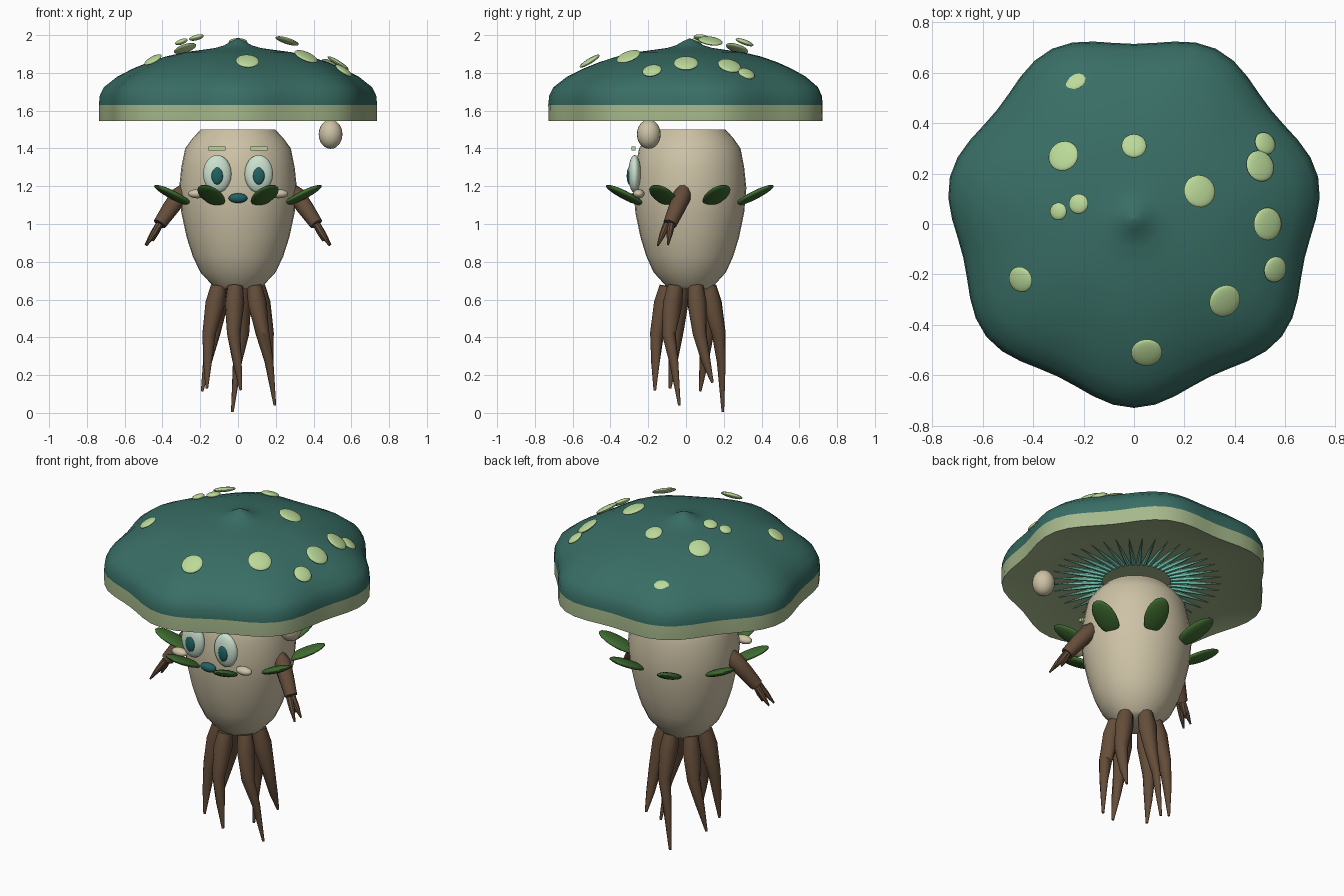
import bpy, bmesh, math
from mathutils import Vector, Matrix

if "Cube" in bpy.data.objects:
    bpy.data.objects.remove(bpy.data.objects["Cube"])


def material(name, r, g, b):
    m = bpy.data.materials.new(name)
    m.use_nodes = True
    m.diffuse_color = (r, g, b, 1)
    bsdf = next(n for n in m.node_tree.nodes if n.type == 'BSDF_PRINCIPLED')
    bsdf.inputs["Base Color"].default_value = (r, g, b, 1)
    return m


TEAL = material("cap_teal", 0.04, 0.155, 0.13)
RIM = material("rim_sage", 0.38, 0.48, 0.26)
SPOT = material("spot_lime", 0.5, 0.7, 0.32)
CREAM = material("stem_cream", 0.61, 0.54, 0.38)
BARK = material("root_brown", 0.13, 0.075, 0.042)
LEAF = material("leaf_green", 0.05, 0.15, 0.03)
EYE = material("eye_pale_mint", 0.6, 0.75, 0.62)
PUPIL = material("pupil_teal", 0.015, 0.12, 0.12)
GILL = material("gill_mint", 0.2, 0.68, 0.52)

CY = 0.02  # centre line of the stem and cap


def finish(name, bm, mats, angle=40):
    bmesh.ops.recalc_face_normals(bm, faces=bm.faces)
    me = bpy.data.meshes.new(name)
    bm.to_mesh(me)
    bm.free()
    ob = bpy.data.objects.new(name, me)
    bpy.context.collection.objects.link(ob)
    for m in mats:
        me.materials.append(m)
    bpy.ops.object.select_all(action='DESELECT')
    ob.select_set(True)
    bpy.context.view_layer.objects.active = ob
    bpy.ops.object.shade_smooth_by_angle(angle=math.radians(angle))
    return ob


def ellipsoid(name, loc, size, mat, rot=Matrix()):
    bm = bmesh.new()
    bmesh.ops.create_uvsphere(bm, u_segments=20, v_segments=12, radius=1)
    bm.transform(Matrix.Translation(loc) @ rot @ Matrix.Diagonal((*size, 1)))
    return finish(name, bm, [mat], 60)


def skin(bm, rings):
    """Bridge a list of vertex rings and close both ends."""
    for a, b in zip(rings, rings[1:]):
        n = len(a)
        for i in range(n):
            bm.faces.new((a[i], a[(i + 1) % n], b[(i + 1) % n], b[i]))
    bm.faces.new(rings[0])
    bm.faces.new(rings[-1])


def lathe(profile, segs, wave=0.0):
    bm = bmesh.new()
    rings = []
    for r, z in profile:
        ring = []
        for i in range(segs):
            a = math.tau * i / segs - math.pi / 2
            rr = r * (1 + wave * min(1, r / 0.7) ** 2 * math.cos(7 * (a + math.pi / 2)))
            ring.append(bm.verts.new((rr * math.cos(a), CY + rr * math.sin(a), z)))
        rings.append(ring)
    skin(bm, rings)
    return bm


def tube(bm, points, radii, sides=10):
    """Tapered tube along a few points."""
    pts = [Vector(p) for p in points]
    rings = []
    for i, p in enumerate(pts):
        d = (pts[min(i + 1, len(pts) - 1)] - pts[max(i - 1, 0)]).normalized()
        q = d.to_track_quat('Z', 'Y')
        rings.append([bm.verts.new(p + q @ Vector((radii[i] * math.cos(math.tau * k / sides),
                                                    radii[i] * math.sin(math.tau * k / sides), 0)))
                      for k in range(sides)])
    skin(bm, rings)


# Cap with wavy outline, pale rim band and underside
cap_profile = [(0.01, 1.59), (0.25, 1.59), (0.5, 1.582), (0.66, 1.56), (0.72, 1.545),
               (0.722, 1.63), (0.717, 1.68), (0.695, 1.725), (0.63, 1.78), (0.55, 1.823),
               (0.47, 1.857), (0.38, 1.887), (0.28, 1.91), (0.19, 1.922), (0.12, 1.932),
               (0.075, 1.945), (0.04, 1.965), (0.005, 1.982)]
bm = lathe(cap_profile, 56, 0.038)
for f in bm.faces:
    f.material_index = 1 if f.calc_center_median().z < 1.62 else 0
finish("cap", bm, [TEAL, RIM], 50)

# Gills radiating under the cap
bm = bmesh.new()
for i in range(40):
    a = math.tau * i / 40
    d = Vector((math.cos(a), math.sin(a), 0))
    c = Vector((0, CY, 1.575))
    tube(bm, [c + d * 0.19, c + d * 0.3, c + d * 0.47], [0.014, 0.011, 0.001], 6)
finish("gills", bm, [GILL])

# Spots hovering on the dome: x, y, radius
spots = [(-0.24, 0.58, 0.06), (-0.28, 0.27, 0.062), (0, 0.31, 0.05), (-0.3, 0.05, 0.035),
         (-0.22, 0.08, 0.04), (-0.45, -0.22, 0.052), (0.26, 0.13, 0.065), (0.52, 0.32, 0.046),
         (0.5, 0.23, 0.063), (0.53, 0, 0.065), (0.56, -0.18, 0.052), (0.36, -0.305, 0.066),
         (0.05, -0.51, 0.062)]
for i, (x, y, r) in enumerate(spots):
    normal = Vector((1.2 * x, 1.2 * y, 1))
    rot = normal.to_track_quat('Z', 'Y').to_matrix().to_4x4()
    ellipsoid(f"cap_spot_{i + 1}", (x, y, 2.02 - 0.6 * (x * x + y * y)), (r, r, 0.014), SPOT, rot)

# Plump stem body
body = [(0.11, 0.655), (0.13, 0.67), (0.2, 0.745), (0.24, 0.83), (0.272, 0.93), (0.3, 1.06),
        (0.312, 1.19), (0.3, 1.3), (0.28, 1.4), (0.24, 1.455), (0.197, 1.5)]
bm = lathe(body, 32)
for v in bm.verts:
    v.co.y = CY + (v.co.y - CY) * 0.96
finish("stem_body", bm, [CREAM])

# Face, mirrored left and right
for side, s in (("left", 1), ("right", -1)):
    ellipsoid(f"{side}_eye", (s * 0.11, -0.272, 1.265), (0.075, 0.034, 0.1), EYE)
    ellipsoid(f"{side}_pupil", (s * 0.11, -0.3, 1.255), (0.031, 0.014, 0.046), PUPIL)
    ellipsoid(f"{side}_cheek", (s * 0.215, -0.25, 1.16), (0.05, 0.03, 0.024), CREAM)
    bm = bmesh.new()
    bmesh.ops.create_cube(bm, size=1)
    bm.transform(Matrix.Translation((s * 0.11, -0.278, 1.4)) @ Matrix.Diagonal((0.09, 0.022, 0.02, 1)))
    finish(f"{side}_brow", bm, [SPOT])

    # Arm with three twig fingers
    bm = bmesh.new()
    wrist = Vector((s * 0.415, -0.085, 1.0))
    tube(bm, [(s * 0.27, -0.01, 1.19), (s * 0.31, -0.02, 1.15), (s * 0.36, -0.05, 1.08), wrist],
         [0.035, 0.048, 0.044, 0.036])
    for x, y, z in ((0.485, -0.15, 0.885), (0.49, -0.095, 0.89), (0.45, -0.09, 0.91)):
        tip = Vector((s * x, y, z))
        base = wrist + (tip - wrist) * 0.02 + Vector((0, (y + 0.11) * 0.4, 0))
        tube(bm, [base, base.lerp(tip, 0.5), tip], [0.02, 0.016, 0.005], 8)
    finish(f"{side}_arm", bm, [BARK])

ellipsoid("mouth", (0, -0.285, 1.137), (0.05, 0.025, 0.026), PUPIL)
ellipsoid("hanging_bead", (0.49, -0.197, 1.475), (0.063, 0.063, 0.077), CREAM)

# Collar of eight upturned leaves
for i in range(8):
    a = math.radians(22.5 + 45 * i)
    rot = Matrix.Rotation(a, 4, 'Z') @ Matrix.Rotation(math.radians(-26), 4, 'Y')
    ellipsoid(f"collar_leaf_{i + 1}", (0.37 * math.cos(a), CY + 0.37 * math.sin(a), 1.152),
              (0.12, 0.066, 0.02), LEAF, rot)

# Six root legs: foot x, y, z
feet = [(0.015, -0.165, 0.12), (0.195, -0.035, 0.04), (0.17, 0.14, 0.16),
        (-0.03, 0.195, 0.005), (-0.19, 0.075, 0.115), (-0.165, -0.085, 0.13)]
for i, (x, y, z) in enumerate(feet):
    a = math.radians(-98 + 60 * i)
    d = Vector((math.cos(a), math.sin(a), 0))
    c = Vector((0, 0.01, 0))
    foot = Vector((x, y, z))
    knee = foot.lerp(c + d * 0.17, 0.5)
    knee.z = 0.27
    bm = bmesh.new()
    tube(bm, [c + d * 0.11 + Vector((0, 0, 0.67)), c + d * 0.13 + Vector((0, 0, 0.58)),
              c + d * 0.165 + Vector((0, 0, 0.42)), knee, foot],
         [0.042, 0.052, 0.037, 0.024, 0.007])
    finish(f"root_leg_{i + 1}", bm, [BARK])
